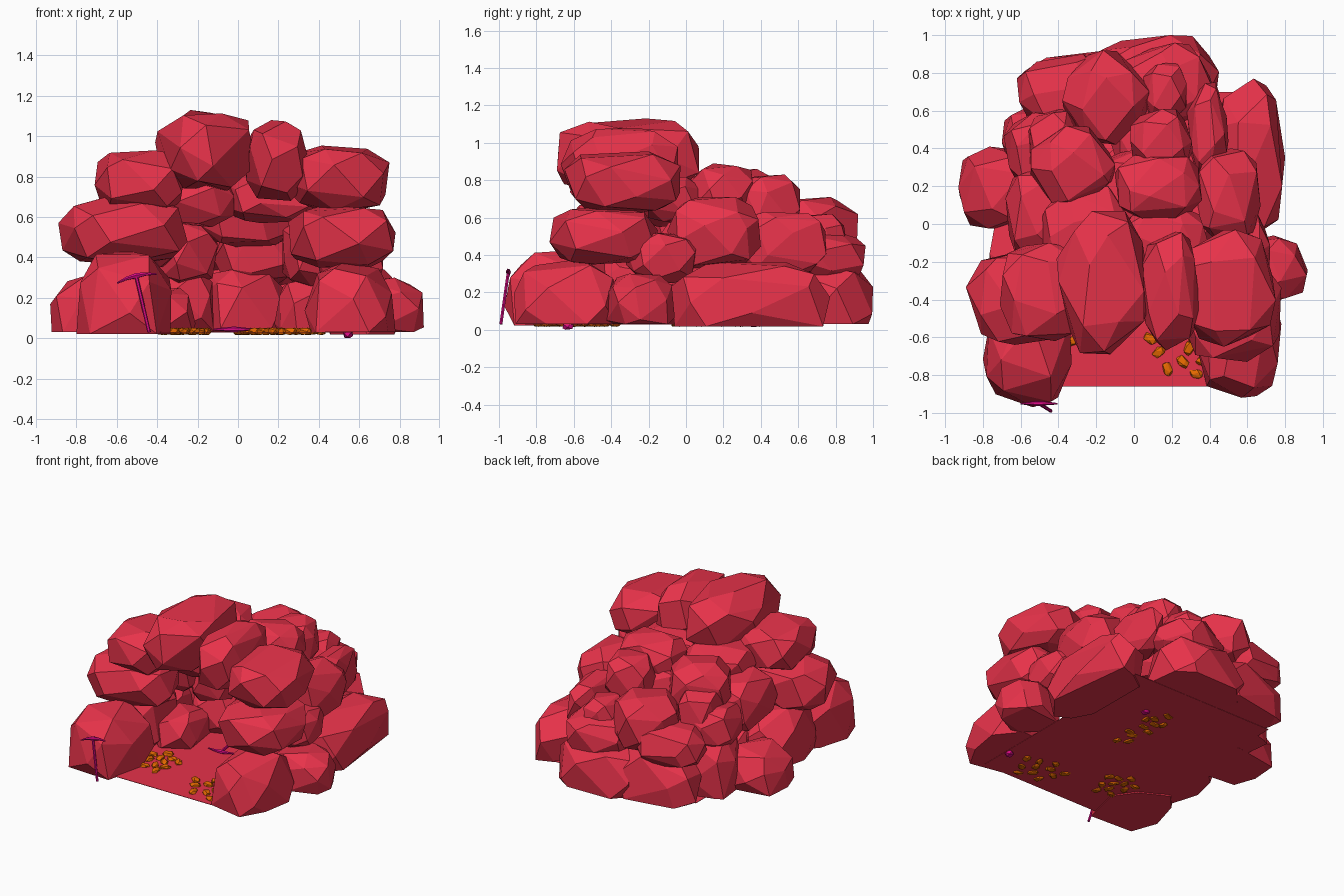
import bpy, bmesh, math, random
from mathutils import Vector, Matrix, Euler

random.seed(7)
GROUND = 0.03

if "Cube" in bpy.data.objects:
    bpy.data.objects.remove(bpy.data.objects["Cube"], do_unlink=True)


def material(name, color):
    mat = bpy.data.materials.new(name)
    mat.use_nodes = True
    mat.diffuse_color = (*color, 1)
    mat.node_tree.nodes["Principled BSDF"].inputs["Base Color"].default_value = (*color, 1)
    return mat


red = material("red stone", (0.82, 0.033, 0.07))
orange = material("orange gold", (0.78, 0.14, 0.0))
magenta = material("magenta tool", (0.7, 0.003, 0.23))


def add_object(name, mesh, mat):
    mesh.materials.clear()
    mesh.materials.append(mat)
    obj = bpy.data.objects.new(name, mesh)
    bpy.context.collection.objects.link(obj)
    return obj


def faceted_hull(name, spans, mat, count=26, floor=None, turn=0.2):
    """Chiselled stone filling the given x, y, z spans, flat on the floor."""
    points = []
    spin = random.random() * math.tau
    yaw = Matrix.Rotation(turn + random.uniform(-0.2, 0.2), 3, "Z")
    for i in range(count):
        h = 1 - 2 * (i + 0.5) / count
        a = i * 2.39996 + spin
        r = math.sqrt(1 - h * h)
        d = Vector((r * math.cos(a), r * math.sin(a), h))
        d += Vector([random.uniform(-0.15, 0.15) for _ in range(3)])
        d.normalize()
        points.append(yaw @ Vector([math.copysign(abs(c) ** 0.7, c) for c in d]))
    # stretch each axis to its span
    for axis, (low, high) in enumerate(spans):
        values = [p[axis] for p in points]
        start, size = min(values), max(values) - min(values)
        for p in points:
            p[axis] = low + (p[axis] - start) / size * (high - low)
    if floor is not None:
        for p in points:
            p.z = max(p.z, floor)
    bm = bmesh.new()
    for p in points:
        bm.verts.new(p)
    hull = bmesh.ops.convex_hull(bm, input=bm.verts)
    loose = list({v for v in hull["geom_interior"] + hull["geom_unused"]
                  if isinstance(v, bmesh.types.BMVert)})
    bmesh.ops.delete(bm, geom=loose, context="VERTS")
    bmesh.ops.dissolve_limit(bm, angle_limit=math.radians(15), verts=bm.verts, edges=bm.edges)
    bmesh.ops.recalc_face_normals(bm, faces=bm.faces)
    mesh = bpy.data.meshes.new(name)
    bm.to_mesh(mesh)
    bm.free()
    return add_object(name, mesh, mat)


def rock(name, x, y, z, floor=GROUND, turn=0.2):
    return faceted_hull(name, (x, y, z), red, floor=floor, turn=turn)


# Cave floor
bm = bmesh.new()
bmesh.ops.create_cube(bm, size=1, matrix=Matrix.Translation((0, -0.08, GROUND))
                      @ Matrix.Diagonal((1.14, 1.56, 0.003, 1)))
floor_mesh = bpy.data.meshes.new("cave_floor")
bm.to_mesh(floor_mesh)
bm.free()
add_object("cave_floor", floor_mesh, red)

# Ground ring of boulders
rock("front_left_base", (0.33, 0.78), (-0.92, -0.33), (-0.2, 0.38), turn=0)
rock("front_right_base", (-0.8, -0.33), (-0.97, -0.38), (-0.2, 0.43), floor=0.022, turn=0)
rock("left_side_base", (0.48, 0.92), (-0.43, -0.06), (-0.05, 0.3))
rock("left_rear_base", (0.42, 0.8), (-0.08, 0.77), (-0.12, 0.36), floor=0.018)
rock("rear_base", (-0.2, 0.45), (0.55, 1), (-0.15, 0.35))
rock("rear_right_base", (-0.62, 0.1), (0.5, 0.92), (-0.15, 0.38))
rock("right_side_base", (-0.93, -0.5), (-0.03, 0.41), (-0.2, 0.31))
rock("right_front_base", (-0.77, -0.4), (-0.55, 0.05), (-0.15, 0.4))
rock("right_rear_base", (-0.7, -0.3), (0.2, 0.65), (-0.2, 0.45))

# Inner cave wall
rock("cave_back_base", (-0.2, 0.22), (0.12, 0.6), (-0.1, 0.34))
rock("cave_left_base", (0.18, 0.46), (-0.12, 0.3), (-0.1, 0.3))
rock("cave_right_base", (-0.5, -0.21), (-0.35, 0.1), (-0.1, 0.25))
rock("cave_right_corner", (-0.45, -0.12), (0, 0.4), (-0.1, 0.36))
rock("cave_back_middle", (-0.12, 0.28), (0.2, 0.6), (0.26, 0.55))
rock("cave_back_upper", (-0.2, 0.28), (0, 0.4), (0.45, 0.73))
rock("cave_right_middle", (-0.42, -0.1), (-0.08, 0.35), (0.26, 0.58))
rock("cave_left_middle", (0.22, 0.5), (-0.15, 0.3), (0.25, 0.6))

# Middle layer
rock("right_front_middle", (-0.89, -0.25), (-0.64, -0.12), (0.36, 0.7))
rock("left_front_middle", (0.25, 0.78), (-0.73, -0.15), (0.35, 0.66), turn=0)
rock("left_small_middle", (0.4, 0.72), (-0.32, 0.06), (0.25, 0.52))
rock("left_middle", (0.32, 0.67), (-0.1, 0.4), (0.33, 0.71))
rock("left_rear_middle", (0.28, 0.5), (0.25, 0.75), (0.3, 0.63))
rock("rear_middle", (-0.08, 0.43), (0.5, 0.96), (0.25, 0.52))
rock("rear_right_middle", (-0.62, -0.1), (0.48, 0.9), (0.28, 0.55))
rock("right_rear_middle", (-0.69, -0.3), (0.18, 0.6), (0.32, 0.63))
rock("right_middle", (-0.68, -0.28), (-0.2, 0.32), (0.34, 0.72))

# Upper layer and rear slope
rock("right_upper", (-0.71, -0.26), (-0.62, -0.1), (0.62, 0.93), turn=0)
rock("left_upper", (0.25, 0.75), (-0.65, -0.03), (0.62, 0.96))
rock("slope_left_top", (-0.1, 0.36), (0.02, 0.37), (0.6, 0.89))
rock("slope_right_top", (-0.55, -0.1), (0.08, 0.52), (0.52, 0.86), turn=0.5)
rock("slope_right_low", (-0.57, -0.28), (0.25, 0.61), (0.42, 0.74))
rock("slope_rear_top", (-0.02, 0.31), (0.25, 0.61), (0.5, 0.83))
rock("slope_rear_low", (-0.38, 0.08), (0.42, 0.92), (0.33, 0.71), turn=0.75)
rock("slope_rear_left", (0.05, 0.28), (0.55, 0.86), (0.35, 0.62))
rock("slope_left_shoulder", (-0.06, 0.4), (-0.25, 0.1), (0.57, 0.82))
rock("slope_right_shoulder", (-0.5, -0.02), (-0.32, 0.2), (0.55, 0.84))

# Arch crown
rock("crown_right", (-0.41, 0.09), (-0.69, 0.07), (0.73, 1.13))
rock("crown_left", (0.04, 0.35), (-0.67, -0.04), (0.68, 1.08))

# Gold nuggets half sunk into the floor, spread evenly over three heaps
heaps = [((0.25, -0.66), (0.19, 0.15)), ((-0.27, -0.5), (0.13, 0.16)), ((0.07, 0.2), (0.08, 0.28))]
for (cx, cy), (sx, sy) in heaps:
    for i in range(11):
        reach, a = math.sqrt((i + 0.5) / 11), i * 2.39996
        nugget = faceted_hull("gold_nugget", ((-0.038, 0.038), (-0.025, 0.025), (-0.018, 0.018)),
                              orange, count=14)
        nugget.location = (cx + sx * reach * math.cos(a), cy + sy * reach * math.sin(a), 0.034)
        nugget.rotation_euler.z = random.random() * math.tau


def rod(name, points, radii, matrix):
    """Tapered bar along a path."""
    curve = bpy.data.curves.new(name, "CURVE")
    curve.dimensions = "3D"
    curve.bevel_depth = 1
    curve.bevel_resolution = 1
    curve.use_fill_caps = True
    spline = curve.splines.new("POLY")
    spline.points.add(len(points) - 1)
    for target, p, r in zip(spline.points, points, radii):
        target.co = (*p, 1)
        target.radius = r
    temp = bpy.data.objects.new(name, curve)
    mesh = bpy.data.meshes.new_from_object(temp)
    bpy.data.objects.remove(temp)
    for face in mesh.polygons:
        face.use_smooth = False
    add_object(name, mesh, magenta).matrix_world = matrix


def pickaxe(name, location, angles):
    """Handle stands along z from its foot, crescent head spans x."""
    matrix = Matrix.Translation(location) @ Euler([math.radians(a) for a in angles]).to_matrix().to_4x4()
    rod(name + "_handle", [(0, 0, 0), (0, 0, 0.3)], [0.009, 0.009], matrix)
    rod(name + "_head", [(-0.1, 0, 0.275), (-0.05, 0, 0.287), (0, 0, 0.29), (0.05, 0, 0.287), (0.1, 0, 0.275)],
        [0.004, 0.009, 0.014, 0.009, 0.004], matrix)


pickaxe("leaning_pickaxe", (-0.44, -0.99, 0.03), (-8, -13, 0))
pickaxe("lying_pickaxe", (-0.06, 0.12, 0.044), (90, 0, 8))
# Tool ends poking out below the boulders
for x, y, low in [(0.545, -0.63, 0), (0.2, 0.36, 0.015)]:
    faceted_hull("buried_tool_end", ((x - 0.025, x + 0.025), (y - 0.03, y + 0.03), (low, 0.04)), magenta, count=14)
